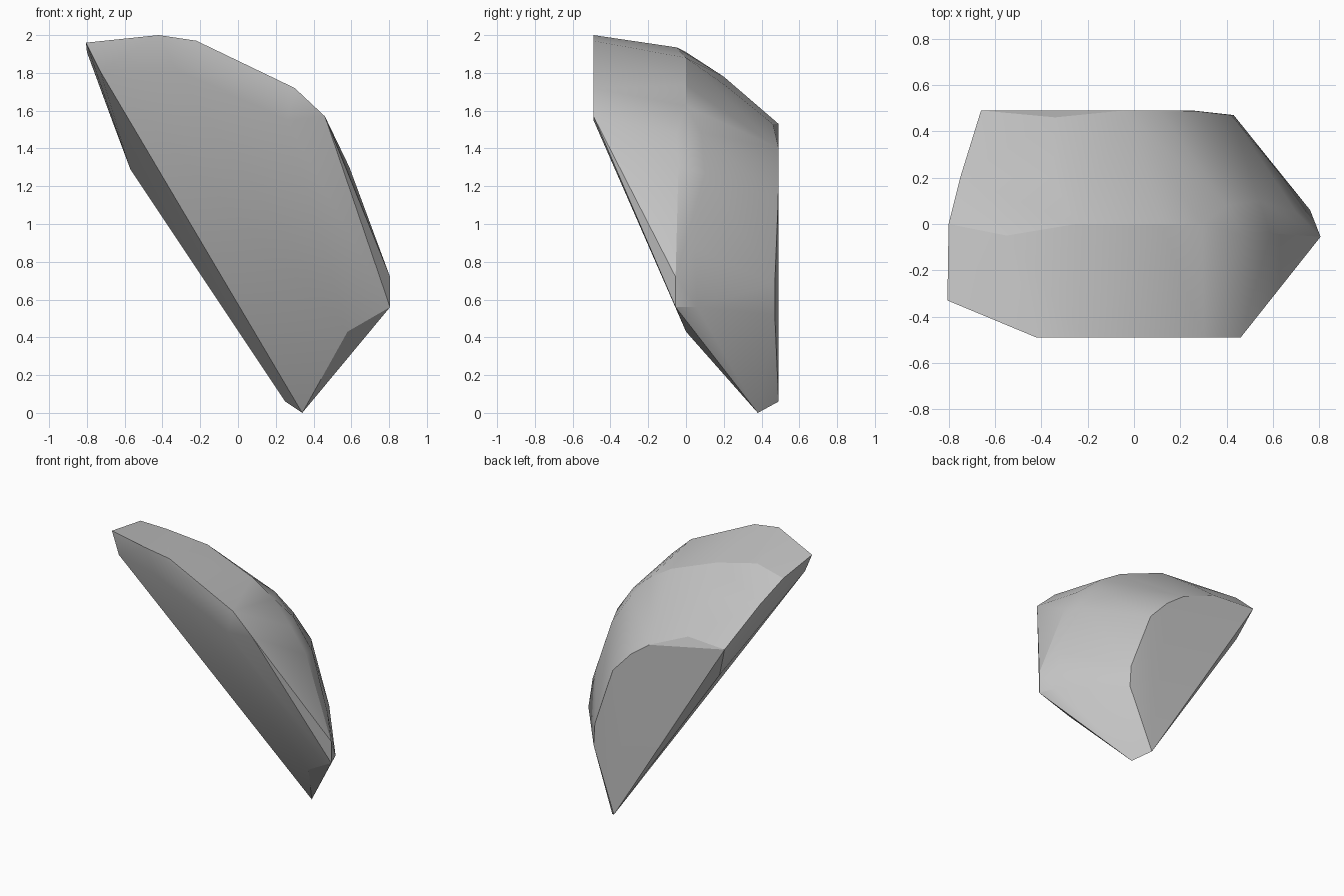
import bpy
import bmesh

# Flat front chip along the upper edge (x, z), all at one depth
front_chip = [(-0.42, 2.0), (-0.22, 1.97), (0.30, 1.72), (0.46, 1.57), (0.26, 1.55), (-0.33, 1.82)]
points = [(x, -0.49, z) for x, z in front_chip]

# Left edge of the fragment, top to bottom
points += [(-0.805, -0.33, 1.96), (-0.73, -0.355, 1.81), (-0.80, 0.0, 1.91),
           (-0.75, 0.20, 1.78), (-0.66, 0.49, 1.53), (-0.57, 0.42, 1.29)]

# Ridge running over the rounded outer side
points += [(-0.55, -0.05, 1.935), (-0.25, 0.0, 1.88), (0.12, 0.0, 1.735),
           (0.295, 0.0, 1.625), (0.40, 0.08, 1.485), (0.47, -0.05, 1.48),
           (0.54, 0.10, 1.265), (0.59, -0.04, 1.30), (0.70, 0.05, 0.87),
           (0.805, -0.055, 0.72), (-0.35, 0.20, 1.74)]

# Rim of the flat back break
points += [(-0.34, 0.46, 1.53), (-0.04, 0.49, 1.40), (0.11, 0.49, 1.29),
           (0.26, 0.488, 1.13), (0.42, 0.47, 0.685), (0.43, 0.47, 0.52)]

# Lower right corner and bottom tip
points += [(0.805, -0.055, 0.56), (0.76, 0.06, 0.56), (0.58, 0.0, 0.43),
           (0.34, 0.38, 0.0), (0.25, 0.49, 0.06)]

# Wrap the points in a convex stone shell
bm = bmesh.new()
for p in points:
    bm.verts.new(p)
result = bmesh.ops.convex_hull(bm, input=bm.verts[:])
loose = [v for v in bm.verts if not v.link_faces]
bmesh.ops.delete(bm, geom=loose, context='VERTS')
bmesh.ops.recalc_face_normals(bm, faces=bm.faces[:])

mesh = bpy.data.meshes.new("rock_fragment")
bm.to_mesh(mesh)
bm.free()
rock = bpy.data.objects.new("rock_fragment", mesh)
bpy.context.collection.objects.link(rock)

# Plain grey stone
stone = bpy.data.materials.new("grey_stone")
stone.diffuse_color = (0.55, 0.55, 0.55, 1.0)
mesh.materials.append(stone)

# Soft shading on the rounded side, crisp broken edges
bpy.context.view_layer.objects.active = rock
rock.select_set(True)
bpy.ops.object.shade_smooth_by_angle(angle=0.4)
